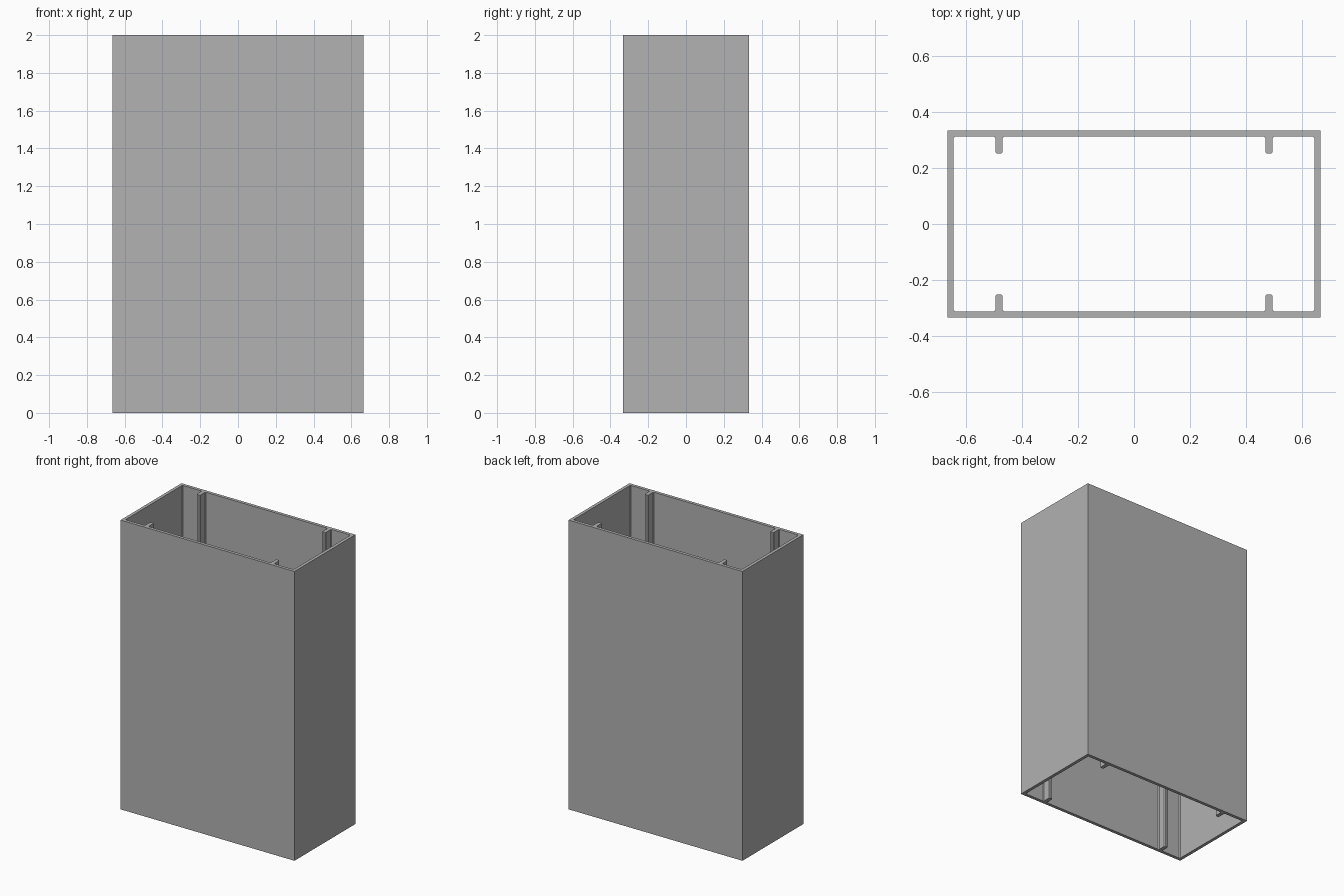
import bpy

cube = bpy.data.objects.get("Cube")
if cube:
    bpy.data.objects.remove(cube, do_unlink=True)

HEIGHT = 2.0
OUT_X, OUT_Y = 0.665, 0.333   # outer half sizes
IN_X, IN_Y = 0.643, 0.311     # inner half sizes
RIB_X, RIB_TIP, RIB_HALF = 0.481, 0.252, 0.013
SOFT = 0.005                  # small corner cut

grey = bpy.data.materials.new("plain grey")
grey.use_nodes = True
colour = (0.445, 0.445, 0.445, 1)
grey.diffuse_color = colour
grey.node_tree.nodes["Principled BSDF"].inputs["Base Color"].default_value = colour


def mirror_round(quarter):
    """Complete a closed outline from its +x +y quarter."""
    half = quarter + [(-x, y) for x, y in reversed(quarter)]
    return half + [(x, -y) for x, y in reversed(half)]


def add_loop(curve, points):
    spline = curve.splines.new("POLY")
    spline.points.add(len(points) - 1)
    for point, (x, y) in zip(spline.points, points):
        point.co = (x, y, 0, 1)
    spline.use_cyclic_u = True


# Inner outline: softened corner, then the rib standing out from the long wall
a, b = RIB_X + RIB_HALF, RIB_X - RIB_HALF
inner = [
    (IN_X, IN_Y - SOFT), (IN_X - SOFT, IN_Y),
    (a + SOFT, IN_Y), (a, IN_Y - SOFT),
    (a, RIB_TIP + SOFT), (a - SOFT, RIB_TIP),
    (b + SOFT, RIB_TIP), (b, RIB_TIP + SOFT),
    (b, IN_Y - SOFT), (b - SOFT, IN_Y),
]

# Open rectangular sleeve with four full-height ribs
profile = bpy.data.curves.new("ribbed_sleeve", "CURVE")
profile.dimensions = "2D"
profile.fill_mode = "BOTH"
profile.extrude = HEIGHT / 2
add_loop(profile, mirror_round([(OUT_X, OUT_Y)]))
add_loop(profile, mirror_round(inner))
profile.materials.append(grey)

sleeve = bpy.data.objects.new("ribbed_sleeve", profile)
sleeve.location.z = HEIGHT / 2
bpy.context.collection.objects.link(sleeve)

# Turn the profile into a flat-faced mesh
bpy.ops.object.select_all(action="DESELECT")
sleeve.select_set(True)
bpy.context.view_layer.objects.active = sleeve
bpy.ops.object.convert(target="MESH")
bpy.ops.object.shade_flat()
